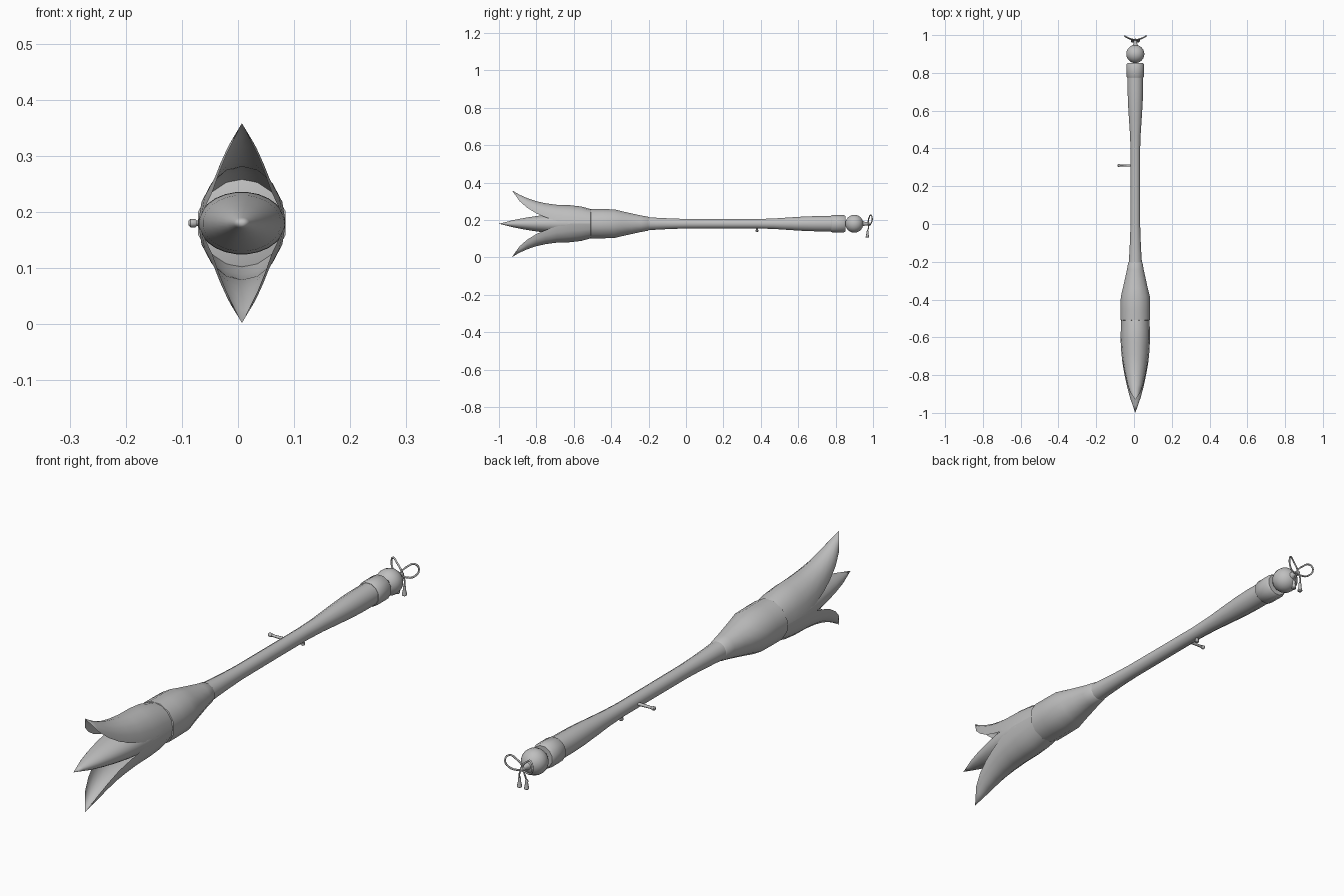
import bpy, bmesh, math
from mathutils import Vector

if "Cube" in bpy.data.objects:
    bpy.data.objects.remove(bpy.data.objects["Cube"])

CX, CZ = 0.007, 0.18          # long axis of the staff
SIDES = 12

grey = bpy.data.materials.new("plain_grey")
grey.diffuse_color = (0.52, 0.52, 0.52, 1)
grey.use_nodes = True
grey.node_tree.nodes["Principled BSDF"].inputs["Base Color"].default_value = grey.diffuse_color


def finish(name, bm, angle=40):
    bmesh.ops.remove_doubles(bm, verts=bm.verts, dist=1e-5)
    bmesh.ops.recalc_face_normals(bm, faces=bm.faces)
    mesh = bpy.data.meshes.new(name)
    bm.to_mesh(mesh)
    bm.free()
    mesh.materials.append(grey)
    ob = bpy.data.objects.new(name, mesh)
    bpy.context.collection.objects.link(ob)
    bpy.ops.object.select_all(action='DESELECT')
    ob.select_set(True)
    bpy.context.view_layer.objects.active = ob
    bpy.ops.object.shade_smooth_by_angle(angle=math.radians(angle))
    return ob


def lathe(name, profile, origin=(CX, 0, CZ), axis=(0, 1, 0), sides=SIDES, flat=1.0):
    """Revolve (distance along axis, radius) pairs; flat squashes the second cross direction."""
    bm = bmesh.new()
    d = Vector(axis)
    u = Vector((1, 0, 0)) if abs(d.x) < 0.5 else Vector((0, 1, 0))
    v = d.cross(u)
    rings = []
    for t, r in profile:
        ring = []
        for i in range(sides):
            a = 2 * math.pi * (i + 0.5) / sides
            rr = r / math.cos(math.pi / sides)
            ring.append(bm.verts.new(Vector(origin) + d * t
                                     + u * rr * math.cos(a) + v * rr * flat * math.sin(a)))
        rings.append(ring)
    for a, b in zip(rings, rings[1:]):
        for i in range(sides):
            j = (i + 1) % sides
            bm.faces.new((a[i], a[j], b[j], b[i]))
    for ring, (t, r) in ((rings[0], profile[0]), (rings[-1], profile[-1])):
        if r > 1e-4:
            bm.faces.new(ring)
    return finish(name, bm)


def tube(name, points, radius, cyclic=False):
    """Round cord along a smooth path."""
    cu = bpy.data.curves.new(name, 'CURVE')
    cu.dimensions = '3D'
    cu.bevel_depth = radius
    cu.bevel_resolution = 1
    cu.resolution_u = 3
    cu.use_fill_caps = True
    sp = cu.splines.new('BEZIER')
    sp.bezier_points.add(len(points) - 1)
    for bp, p in zip(sp.bezier_points, points):
        bp.co = p
        bp.handle_left_type = bp.handle_right_type = 'AUTO'
    sp.use_cyclic_u = cyclic
    cu.materials.append(grey)
    ob = bpy.data.objects.new(name, cu)
    bpy.context.collection.objects.link(ob)


# Upper and lower petals: y, ridge height, edge height, half width
PETAL = [(-0.505, 0.077, 0.0, 0.075), (-0.56, 0.092, 0.0, 0.077),
         (-0.62, 0.099, 0.0, 0.078), (-0.69, 0.101, 0.014, 0.072),
         (-0.75, 0.109, 0.034, 0.063), (-0.80, 0.120, 0.055, 0.053),
         (-0.85, 0.137, 0.086, 0.042), (-0.89, 0.155, 0.121, 0.028),
         (-0.93, 0.178, 0.178, 0.0)]
for name, sign in (("upper_petal", 1), ("lower_petal", -1)):
    bm = bmesh.new()
    rows = []
    for y, ridge, edge, w in PETAL:
        angles = [math.pi / 2 * (k / 4 - 1) for k in range(9)]
        rows.append([bm.verts.new((CX + w * math.sin(a), y,
                                   CZ + sign * (edge + (ridge - edge) * math.cos(a))))
                     for a in angles])
    for a, b in zip(rows, rows[1:]):
        for k in range(8):
            bm.faces.new((a[k], a[k + 1], b[k + 1], b[k]))
    finish(name, bm, 60)

# Pointed bud between the petals
lathe("centre_bud", [(-1.0, 0.0), (-0.96, 0.014), (-0.92, 0.028), (-0.86, 0.044),
                     (-0.80, 0.057), (-0.73, 0.069), (-0.66, 0.076), (-0.60, 0.077),
                     (-0.52, 0.070)], sides=24, flat=0.72)

# Cup behind the petals, tapering to the shaft
lathe("flower_cup", [(-0.51, 0.074), (-0.508, 0.078), (-0.45, 0.078), (-0.385, 0.077),
                     (-0.34, 0.066), (-0.29, 0.055), (-0.24, 0.044), (-0.205, 0.038),
                     (-0.20, 0.034)])

# Long shaft swelling into the grip
lathe("shaft", [(-0.22, 0.036), (-0.16, 0.032), (-0.08, 0.028), (0.0, 0.0255), (0.2, 0.025),
                (0.38, 0.025), (0.47, 0.028), (0.56, 0.034), (0.64, 0.039), (0.71, 0.041),
                (0.78, 0.041)])

# End collar and ball
lathe("end_collar", [(0.775, 0.042), (0.78, 0.046), (0.845, 0.046), (0.853, 0.040)])
ball = [(0.9 - 0.048 * math.cos(math.pi * i / 12), 0.048 * math.sin(math.pi * i / 12))
        for i in range(13)]
lathe("end_ball", ball, sides=20)
lathe("ball_tip", [(0.94, 0.016), (0.957, 0.010), (0.972, 0.008)])

# Side peg and short lower peg
lathe("side_peg", [(0.0, 0.006), (0.055, 0.0045), (0.058, 0.007), (0.067, 0.007), (0.07, 0.004)],
      origin=(-0.018, 0.31, CZ), axis=(-1, 0, 0), sides=10)
lathe("lower_peg", [(0.0, 0.005), (0.01, 0.005), (0.011, 0.008), (0.018, 0.008), (0.021, 0.004)],
      origin=(CX, 0.38, CZ - 0.022), axis=(0, 0, -1), sides=10)

# Cord bow: knot, two loops and two tassels
knot = Vector((CX, 0.974, CZ))
lathe("bow_knot", [(-0.008, 0.0), (-0.005, 0.007), (0.0, 0.009), (0.005, 0.007), (0.008, 0.0)],
      origin=knot, sides=10)
for side, s in (("left", -1), ("right", 1)):
    loop = [knot + Vector((s * x, y, z)) for x, y, z in
            ((0, 0, 0), (0.024, 0.006, 0.036), (0.046, 0.015, 0.046),
             (0.058, 0.022, 0.026), (0.046, 0.014, 0.0), (0.022, 0.004, -0.008))]
    tube(side + "_bow_loop", loop, 0.0035, True)
    tail = [knot + Vector(p) for p in
            ((0, 0, 0), (s * 0.01, 0.002, -0.016), (s * 0.015, -0.004, -0.042))]
    tube(side + "_cord_tail", tail, 0.003)
    lathe(side + "_tassel", [(0.0, 0.004), (0.006, 0.006), (0.012, 0.005), (0.034, 0.009),
                             (0.037, 0.006)],
          origin=tail[-1] + Vector((0, 0, 0.004)), axis=(0, 0, -1), sides=10)
